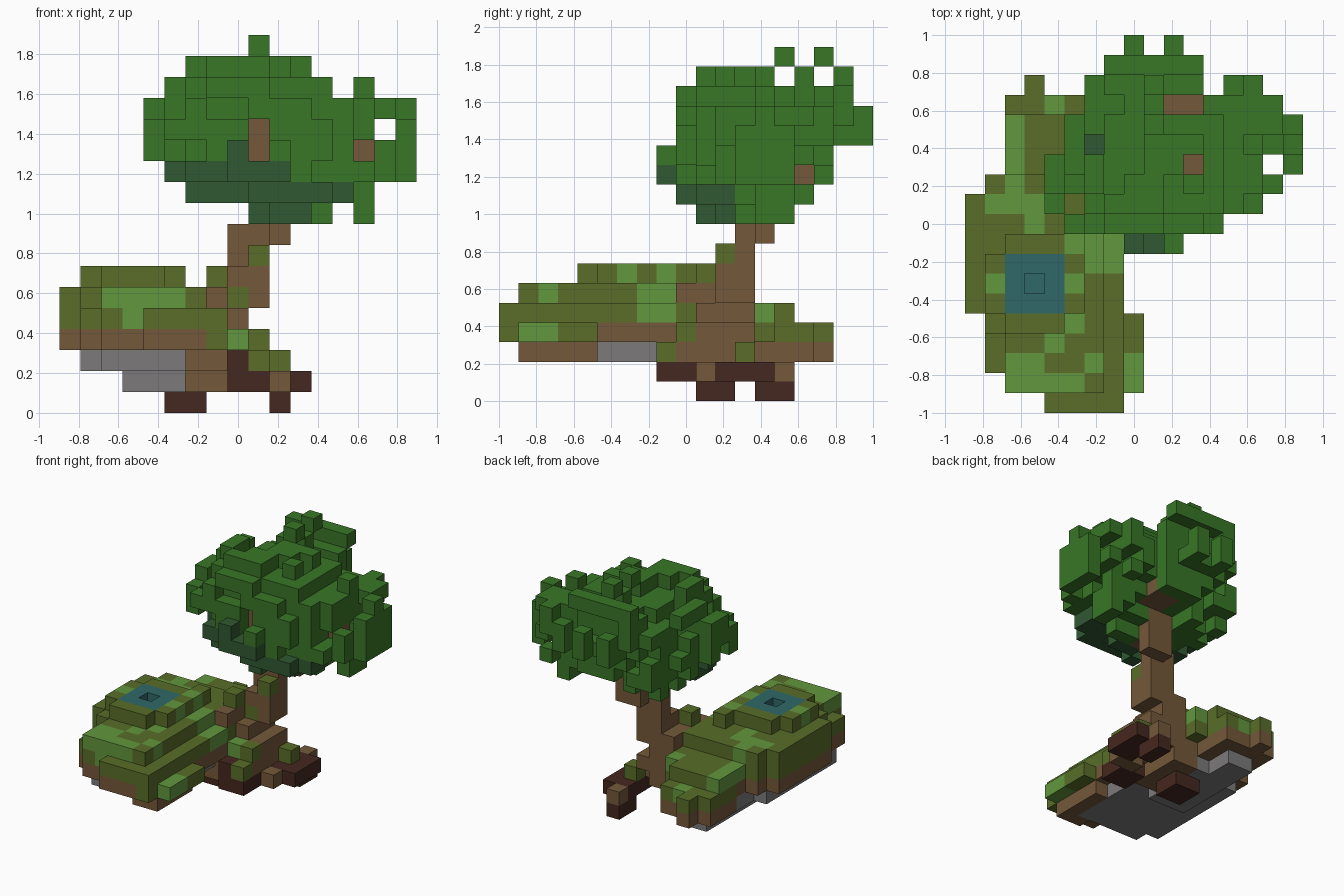
import bpy
import bmesh
import random
from itertools import product
from mathutils import Vector

start_cube = bpy.data.objects.get("Cube")
if start_cube:
    bpy.data.objects.remove(start_cube, do_unlink=True)

random.seed(4)
UNIT = 2 / 19
ORIGIN = Vector((-8.5, -9.5, 0))

COLOURS = {
    "leaf green": (0.04, 0.18, 0.02),
    "shaded leaf": (0.03, 0.1, 0.032),
    "olive grass": (0.1, 0.155, 0.022),
    "light grass": (0.122, 0.31, 0.048),
    "bark brown": (0.175, 0.098, 0.042),
    "dark root": (0.06, 0.021, 0.014),
    "stone grey": (0.2, 0.195, 0.198),
    "pond water": (0.03, 0.138, 0.14),
}
materials = {}
for label, rgb in COLOURS.items():
    mat = bpy.data.materials.new(label)
    mat.use_nodes = True
    mat.diffuse_color = (*rgb, 1)
    shader = mat.node_tree.nodes["Principled BSDF"]
    shader.inputs["Base Color"].default_value = (*rgb, 1)
    shader.inputs["Roughness"].default_value = 0.9
    materials[label] = mat

# Cell position -> (part, colour)
cells = {}


def span(value):
    return range(value[0], value[1] + 1) if isinstance(value, tuple) else (value,)


def block(xs, ys, zs):
    return product(span(xs), span(ys), span(zs))


def fill(part, colour, xs, ys, zs):
    for cell in block(xs, ys, zs):
        cells[cell] = (part, colour)


# Island: plan outline as left and right limits per row, front to back
outline = [(4, 7), (2, 8), (1, 8), (1, 8), (1, 8)] + [(0, 7)] * 6
outline += [(1, 7), (2, 7), (2, 6), (2, 5), (2, 5), (3, 3)]
for row, (left, right) in enumerate(outline):
    for x in range(left, right + 1):
        edge = "olive grass" if (x >= 7 and row < 5) or row > 12 else "bark brown"
        fill("island_soil", edge, x, row, 3)
        if row < 15 and x < 8:
            fill("island_grass", "olive grass", x, row, 4)
        if 0 < row < 12 and left + (1 < row < 4) <= x < 7:
            fill("island_grass", "olive grass", x, row, 5)
fill("island_grass", "olive grass", (1, 5), (5, 7), 6)
fill("island_grass", "olive grass", (2, 4), 4, 6)
fill("island_grass", "olive grass", (2, 5), 8, 6)
fill("island_grass", "olive grass", 5, 9, 6)
fill("island_grass", "olive grass", 7, 10, (5, 6))

# Light grass patches on the top of the ground, as plan rectangles
patches = [(2, (11, 14)), ((1, 2), 10), (3, (9, 10)), (4, 15), ((5, 7), 8), (6, 7),
           (5, 6), (1, 6), (5, 4), (4, 3), ((2, 3), 2), ((3, 5), 1), (6, 2), (8, (1, 2))]
for xs, ys in patches:
    for x, y in product(span(xs), span(ys)):
        top = max(z for cx, cy, z in cells if (cx, cy) == (x, y))
        fill("island_grass", "light grass", x, y, top)
fill("island_grass", "light grass", 3, 1, 4)
fill("island_grass", "light grass", (2, 4), 1, 5)
fill("island_grass", "light grass", 6, 8, 5)
fill("island_grass", "light grass", 7, 7, 4)
fill("island_grass", "light grass", 6, 13, 4)

# Underside: soil lips and stone
fill("island_soil", "bark brown", 7, (1, 4), 2)
fill("island_soil", "bark brown", 6, 1, 2)
fill("island_soil", "bark brown", (2, 5), (13, 15), 2)
fill("island_soil", "bark brown", 3, 16, 2)
fill("island_stone", "stone grey", (1, 5), (3, 10), 2)
fill("island_stone", "stone grey", (2, 5), (2, 12), 2)
fill("island_stone", "stone grey", 6, (2, 8), 2)
fill("island_stone", "stone grey", (3, 4), (13, 14), (1, 2))
fill("island_stone", "stone grey", (3, 5), (8, 12), 1)

# Pond with a sunken middle
fill("pond", "pond water", (2, 4), (5, 7), (5, 6))
del cells[3, 6, 6]

# Trunk, leaning up into the canopy
fill("trunk", "bark brown", (6, 7), (9, 12), (1, 3))
fill("trunk", "bark brown", (7, 8), (10, 12), (2, 4))
fill("trunk", "bark brown", 7, (9, 12), 5)
fill("trunk", "bark brown", (8, 9), (11, 12), (5, 6))
fill("trunk", "bark brown", (8, 9), 12, (7, 8))
fill("trunk", "bark brown", (9, 10), 13, 8)
fill("trunk", "bark brown", (9, 10), (12, 13), (9, 12))
fill("trunk_moss", "olive grass", 9, 11, 7)
fill("trunk_moss", "olive grass", 8, 11, 5)

# Roots
fill("roots", "bark brown", (8, 9), (9, 11), 2)
fill("roots", "bark brown", 9, (10, 12), 3)
fill("roots", "dark root", (8, 9), (8, 9), 1)
fill("roots", "dark root", 8, 8, 2)
fill("roots", "dark root", (10, 11), (11, 13), 1)
fill("roots", "dark root", 10, (13, 14), 0)
fill("roots", "dark root", (5, 6), (10, 11), 0)
fill("roots", "bark brown", (9, 10), 10, 1)
fill("roots", "bark brown", 10, 14, 1)
fill("root_moss", "olive grass", 9, 8, 2)
fill("root_moss", "olive grass", 10, 12, 2)
fill("root_moss", "olive grass", 9, 9, 3)
fill("root_moss", "light grass", 8, 9, 3)

# Branches showing through the foliage
for branch in [(9, 10, (12, 13)), (14, 12, 12), ((10, 11), (14, 15), 11),
               (11, 12, 12), (11, 13, 11)]:
    fill("branches", "bark brown", *branch)

# Loose leaf clumps
clumps = [((7, 11), 17, 16), (7, 17, (14, 15)), ((8, 10), 17, 13), (8, 18, (13, 14)),
          (10, 18, (13, 14)), (9, 14, 17), (9, 16, 17), (9, 15, 16), (14, 13, 15),
          (14, (13, 14), (9, 10)), (16, (12, 14), (11, 12)), (16, 13, (13, 14))]
for clump in clumps:
    fill("leaf_clumps", "leaf green", *clump)
fill("leaf_clumps", "shaded leaf", (8, 10), 8, 11)
fill("leaf_clumps", "shaded leaf", 8, 8, 12)
fill("leaf_clumps", "shaded leaf", 6, 13, 11)

# Open gaps in the foliage
gaps = set()
for gap in [(15, (8, 16), 13), (15, 12, (9, 16)), (12, 16, (9, 16)), ((10, 11), 15, (12, 16)),
            ((12, 15), 15, 11), ((12, 15), 13, 11), (11, 12, (13, 16)), (9, (8, 9), (12, 13)),
            (14, (8, 11), 12), (6, 13, (12, 16)), (5, 10, (9, 16)), ((9, 12), (14, 16), (9, 10))]:
    gaps.update(block(*gap))

# Canopy limits: plan by row, front and side by level
plan = [(8, 10), (5, 12), (4, 14), (4, 15), (4, 16), (5, 16), (5, 16), (6, 15), (6, 14)]
front = [(9, 12), (6, 13), (5, 16), (4, 16), (4, 16), (4, 15), (5, 12), (6, 11)]
side = [(10, 12), (9, 15), (8, 16), (8, 16), (9, 16), (9, 16), (9, 16), (10, 13)]

# Distance of each allowed leaf cell from the canopy's middle
reach = {}
for z, (wide, deep) in enumerate(zip(front, side), 9):
    for x, y, z in block(wide, deep, z):
        if x in span(plan[y - 8]) and (x, y, z) not in gaps and (x, y, z) not in cells:
            offset = Vector(((x - 10) / 6.6, (y - 12.5) / 5.2, (z - 12.5) / 4.6))
            reach[x, y, z] = offset.length_squared


def add_leaf(cell):
    x, y, z = cell
    shaded = z < 12 and y < 12 and x < 14 and (z < 11 or x < 11)
    fill("canopy", "shaded leaf" if shaded else "leaf green", x, y, z)


# Dense heart, then twigs of one to three cells around it
for cell, distance in reach.items():
    if distance < 0.6:
        add_leaf(cell)
shell = [cell for cell, distance in reach.items() if 0.6 <= distance < 1.1]
for start in random.sample(shell, 75):
    axis = random.randrange(3)
    for step in range(random.randint(1, 3)):
        cell = list(start)
        cell[axis] += step
        if reach.get(tuple(cell), 2) < 1.15:
            add_leaf(cell)

# Outermost tips wherever the outline is still open
seen = set()
for cell in sorted(reach, key=lambda c: (c not in cells, reach[c])):
    x, y, z = cell
    shadows = {("plan", x, y), ("front", x, z), ("side", y, z)}
    if cell in cells or not shadows <= seen:
        add_leaf(cell)
        seen |= shadows


def build(part):
    """Skin the exposed sides of every cell in one part."""
    bm = bmesh.new()
    names = []
    corners = {}

    def vert(point):
        key = tuple(point)
        if key not in corners:
            corners[key] = bm.verts.new((Vector(key) + ORIGIN) * UNIT)
        return corners[key]

    for cell, (owner, colour) in cells.items():
        if owner != part:
            continue
        if colour not in names:
            names.append(colour)
        for axis, step in product(range(3), (0, 1)):
            beside = list(cell)
            beside[axis] += 2 * step - 1
            if tuple(beside) in cells:
                continue
            loop = []
            for a, b in ((0, 0), (1, 0), (1, 1), (0, 1)):
                point = list(cell)
                point[axis] += step
                point[(axis + 1) % 3] += a
                point[(axis + 2) % 3] += b
                loop.append(vert(point))
            face = bm.faces.new(loop if step else loop[::-1])
            face.material_index = names.index(colour)
    mesh = bpy.data.meshes.new(part)
    bm.to_mesh(mesh)
    bm.free()
    for name in names:
        mesh.materials.append(materials[name])
    bpy.context.collection.objects.link(bpy.data.objects.new(part, mesh))


for part in sorted({owner for owner, _ in cells.values()}):
    build(part)
